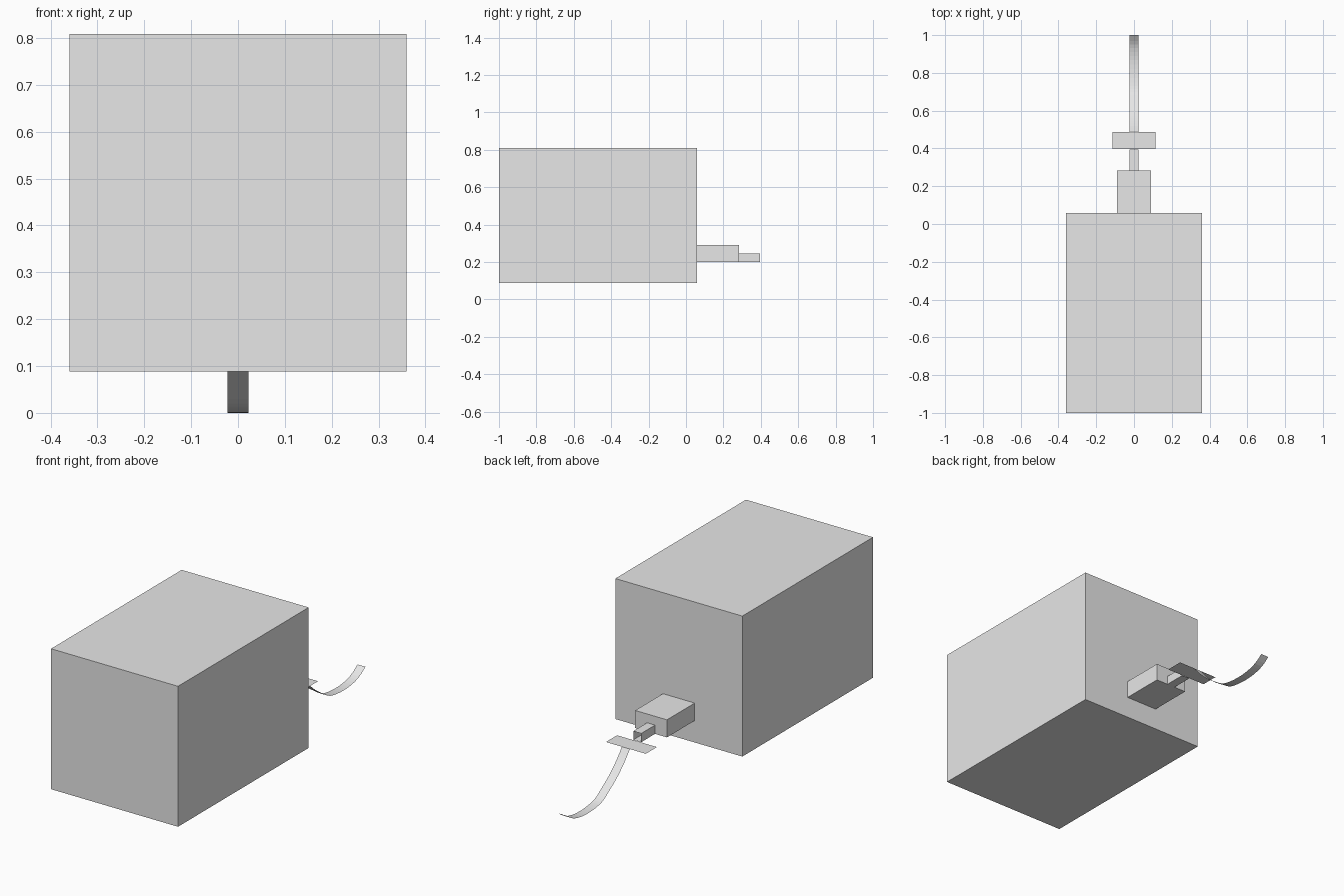
import bpy
import bmesh

old = bpy.data.objects.get("Cube")
if old:
    bpy.data.objects.remove(old, do_unlink=True)

grey = bpy.data.materials.new("plain_grey")
grey.use_nodes = True
grey.diffuse_color = (0.8, 0.8, 0.8, 1)
grey.node_tree.nodes["Principled BSDF"].inputs["Base Color"].default_value = (0.8, 0.8, 0.8, 1)


def finish(name, bm):
    mesh = bpy.data.meshes.new(name)
    bm.to_mesh(mesh)
    bm.free()
    mesh.materials.append(grey)
    obj = bpy.data.objects.new(name, mesh)
    bpy.context.collection.objects.link(obj)
    return obj


def box(name, half_width, y0, y1, z0, z1, open_back=False):
    """Box centred on x = 0, optionally without its back face."""
    bm = bmesh.new()
    bmesh.ops.create_cube(bm, size=1)
    for v in bm.verts:
        v.co.x *= half_width * 2
        v.co.y = y1 if v.co.y > 0 else y0
        v.co.z = z1 if v.co.z > 0 else z0
    if open_back:
        back = [f for f in bm.faces if f.normal.y > 0.9]
        bmesh.ops.delete(bm, geom=back, context='FACES_ONLY')
    return finish(name, bm)


def sheet(name, half_width, columns, path):
    """Thin gridded strip swept along a (y, z) path."""
    bm = bmesh.new()
    rows = [[bm.verts.new((half_width * (2 * c / columns - 1), y, z))
             for c in range(columns + 1)] for y, z in path]
    for a, b in zip(rows, rows[1:]):
        for c in range(columns):
            bm.faces.new((a[c], a[c + 1], b[c + 1], b[c]))
    return finish(name, bm)


def subdivide(points, steps):
    """Smooth path through the points (Catmull-Rom)."""
    pts = [points[0]] + points + [points[-1]]
    path = []
    for p0, p1, p2, p3 in zip(pts, pts[1:], pts[2:], pts[3:]):
        for i in range(steps):
            t = i / steps
            path.append(tuple(
                b + 0.5 * t * (c - a + t * (2 * a - 5 * b + 4 * c - d + t * (3 * (b - c) + d - a)))
                for a, b, c, d in zip(p0, p1, p2, p3)))
    return path + [points[-1]]


# Large block and the two stepped boxes behind it
box("main_block", 0.36, -1, 0.058, 0.088, 0.808)
box("rear_step", 0.09, 0.058, 0.283, 0.2, 0.29)
box("rear_sleeve", 0.0225, 0.283, 0.395, 0.2, 0.245, open_back=True)

# Flat crosspiece, then the hanging tail strip
sheet("crosspiece", 0.113, 10, [(0.397 + 0.0225 * i, 0.2) for i in range(5)])
tail = [(0.487, 0.2), (0.52, 0.16), (0.56, 0.12), (0.6, 0.086), (0.65, 0.052), (0.7, 0.02),
        (0.75, 0.006), (0.82, 0), (0.89, 0.005), (0.95, 0.022), (1, 0.054)]
sheet("tail_strip", 0.0225, 2, subdivide(tail, 3))
